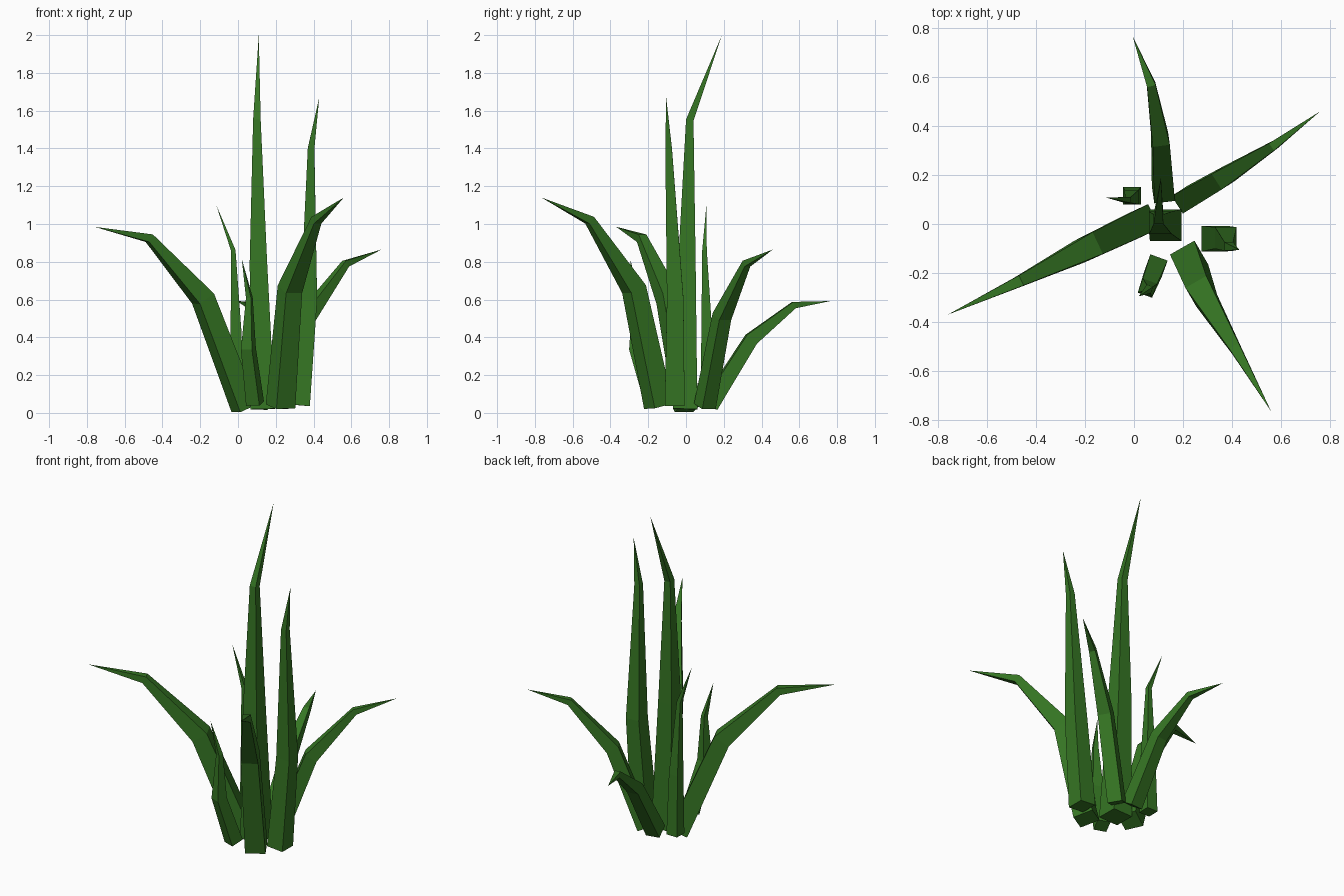
import bpy, bmesh, math
from mathutils import Vector

if "Cube" in bpy.data.objects:
    bpy.data.objects.remove(bpy.data.objects["Cube"])

green = bpy.data.materials.new("grass green")
green.diffuse_color = (0.036, 0.18, 0.017, 1)
green.use_nodes = True
green.node_tree.nodes["Principled BSDF"].inputs["Base Color"].default_value = green.diffuse_color


def blade(name, heading, rings, tip):
    """Four-sided tapering blade: rings are (x, y, z, width), bending towards heading (degrees)."""
    a = math.radians(heading)
    side = Vector((-math.sin(a), math.cos(a), 0))
    pts = [Vector(r[:3]) for r in rings] + [Vector(tip)]
    bm = bmesh.new()
    loops = []
    for i, r in enumerate(rings):
        # tangent is averaged at each bend
        t = (pts[i + 1] - pts[i]).normalized()
        if i:
            t += (pts[i] - pts[i - 1]).normalized()
        out = side.cross(t).normalized()
        lat = t.cross(out).normalized()
        h = r[3] / 2
        loops.append([bm.verts.new(pts[i] + out * h * p + lat * h * q)
                      for p, q in ((-1, -1), (1, -1), (1, 1), (-1, 1))])
    bm.faces.new(loops[0])
    for lo, hi in zip(loops, loops[1:]):
        for k in range(4):
            n = (k + 1) % 4
            bm.faces.new((lo[k], lo[n], hi[n], hi[k]))
    end = bm.verts.new(tip)
    for k in range(4):
        bm.faces.new((loops[-1][k], loops[-1][(k + 1) % 4], end))
    bmesh.ops.recalc_face_normals(bm, faces=bm.faces)
    me = bpy.data.meshes.new(name)
    bm.to_mesh(me)
    bm.free()
    me.materials.append(green)
    bpy.context.collection.objects.link(bpy.data.objects.new(name, me))


# upright blades
blade("tall_centre_blade", 90,
      [(0.13, -0.005, 0.02, 0.13), (0.108, 0.005, 0.8, 0.092), (0.1, 0.02, 1.55, 0.04)],
      (0.11, 0.19, 2.0))
blade("tall_right_blade", 0,
      [(0.328, -0.06, 0.04, 0.105), (0.375, -0.057, 0.6, 0.088), (0.387, -0.092, 1.4, 0.035)],
      (0.43, -0.105, 1.67))
blade("short_left_blade", 180,
      [(-0.008, 0.115, 0.05, 0.072), (-0.01, 0.11, 0.42, 0.058), (-0.025, 0.098, 0.86, 0.024)],
      (-0.115, 0.108, 1.1))
blade("short_front_blade", 250,
      [(0.09, -0.17, 0.05, 0.075), (0.055, -0.262, 0.34, 0.062), (0.06, -0.265, 0.61, 0.028)],
      (0.02, -0.295, 0.815))

# drooping outer blades
blade("left_drooping_blade", 205,
      [(0.035, 0.01, 0.025, 0.11), (-0.185, -0.095, 0.605, 0.098), (-0.47, -0.235, 0.925, 0.045)],
      (-0.76, -0.37, 0.985))
blade("front_drooping_blade", 300,
      [(0.225, -0.145, 0.035, 0.115), (0.275, -0.275, 0.655, 0.098), (0.415, -0.51, 1.02, 0.045)],
      (0.56, -0.765, 1.14))
blade("right_drooping_blade", 33,
      [(0.21, 0.1, 0.035, 0.085), (0.365, 0.19, 0.51, 0.075), (0.57, 0.32, 0.79, 0.036)],
      (0.76, 0.46, 0.865))
blade("back_drooping_blade", 98,
      [(0.12, 0.125, 0.04, 0.085), (0.108, 0.345, 0.39, 0.07), (0.07, 0.57, 0.57, 0.036)],
      (-0.005, 0.765, 0.592))
